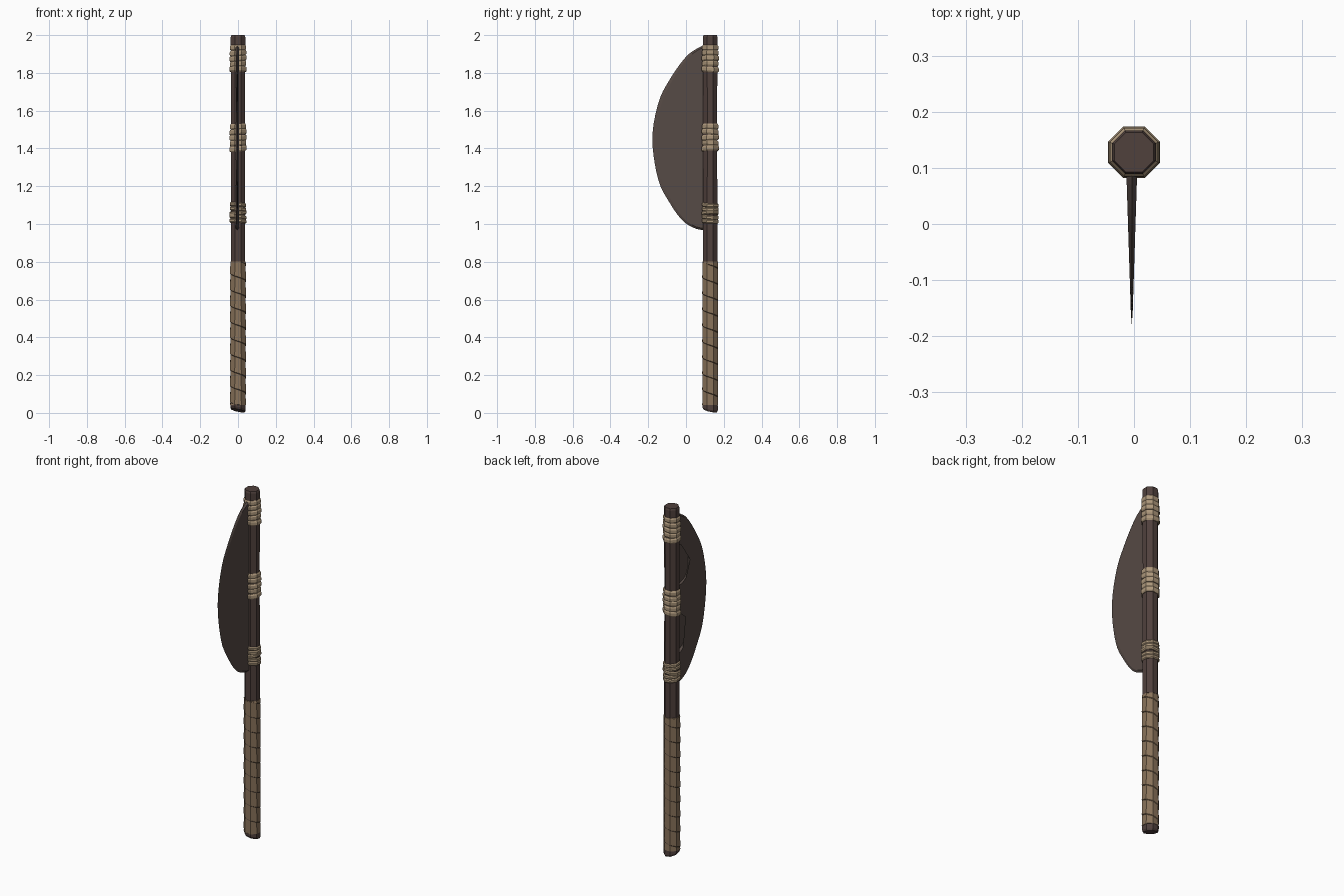
import bpy, bmesh, math, random
from mathutils import Vector

if "Cube" in bpy.data.objects:
    bpy.data.objects.remove(bpy.data.objects["Cube"], do_unlink=True)

random.seed(4)
SIDES = 8
SHAFT_Y = 0.128


def material(name, r, g, b):
    m = bpy.data.materials.new(name)
    m.use_nodes = True
    m.diffuse_color = (r, g, b, 1)
    m.node_tree.nodes["Principled BSDF"].inputs["Base Color"].default_value = (r, g, b, 1)
    return m


WOOD = material("dark wood", 0.080, 0.052, 0.046)
METAL = material("dark blade metal", 0.093, 0.069, 0.060)
LEATHER = material("brown leather", 0.250, 0.170, 0.103)
CORD = material("tan cord", 0.410, 0.305, 0.195)


def build(name, bm, mat):
    bmesh.ops.remove_doubles(bm, verts=bm.verts, dist=0.0002)
    bmesh.ops.recalc_face_normals(bm, faces=bm.faces)
    mesh = bpy.data.meshes.new(name)
    bm.to_mesh(mesh)
    bm.free()
    mesh.materials.append(mat)
    obj = bpy.data.objects.new(name, mesh)
    bpy.context.collection.objects.link(obj)
    return obj


def rim_point(step, radius, z, tilt_x=0, tilt_y=0):
    a = math.tau * (step + 0.5) / SIDES
    x, y = radius * math.cos(a), radius * math.sin(a)
    return Vector((x, SHAFT_Y + y, z + tilt_x * x + tilt_y * y))


def loft(bm, rows):
    """Octagonal rows (radius, z, tilt_x, tilt_y) joined and capped."""
    rings = [[bm.verts.new(rim_point(i, *row)) for i in range(SIDES)] for row in rows]
    for low, high in zip(rings, rings[1:]):
        for i in range(SIDES):
            j = (i + 1) % SIDES
            bm.faces.new((low[i], low[j], high[j], high[i]))
    bm.faces.new(rings[0][::-1])
    bm.faces.new(rings[-1])


# Wooden shaft with a chamfered top
bm = bmesh.new()
loft(bm, [(0.041, 0.03), (0.041, 1.0), (0.040, 1.5), (0.041, 1.94),
          (0.042, 1.95), (0.042, 1.99), (0.038, 2.0)])
build("shaft", bm, WOOD)

# Slanted pommel
bm = bmesh.new()
loft(bm, [(0.038, 0.013, -0.2, -0.2), (0.044, 0.024, -0.2, -0.2), (0.043, 0.05)])
build("pommel", bm, WOOD)

# Leather strip wound up the grip, each turn lipping over the next
bm = bmesh.new()
PITCH, LOW, HIGH = 0.085, 0.042, 0.8
strip = []
for step in range(SIDES * 11):
    z = HIGH + 0.06 - PITCH * step / SIDES
    section = [(0.040, z), (0.0455, z + 0.004), (0.0435, z + PITCH)]
    strip.append([bm.verts.new(rim_point(step, r, min(max(h, LOW), HIGH))) for r, h in section])
for a, b in zip(strip, strip[1:]):
    for k in range(2):
        bm.faces.new((a[k], b[k], b[k + 1], a[k + 1]))
bmesh.ops.dissolve_degenerate(bm, edges=bm.edges, dist=0.0002)
build("leather_grip", bm, LEATHER)

# Leather end cap closing the top of the grip
bm = bmesh.new()
loft(bm, [(0.0435, 0.785), (0.0435, 0.802)])
build("grip_top", bm, LEATHER)

# Cord bindings: stacks of slightly crooked turns
for name, low, high in (("lower_binding", 1.005, 1.112),
                        ("middle_binding", 1.385, 1.53),
                        ("upper_binding", 1.805, 1.948)):
    bm = bmesh.new()
    turns = 5
    height = (high - low) / turns
    for t in range(turns):
        z = low + t * height
        tilt = (random.uniform(-0.12, 0.12), random.uniform(-0.08, 0.08))
        r = random.uniform(0.046, 0.050)
        loft(bm, [(r - 0.005, z, *tilt), (r, z + height * 0.25, *tilt),
                  (r, z + height * 0.75, *tilt), (r - 0.005, z + height, *tilt)])
    build(name, bm, CORD)


def smooth_path(points, steps=5):
    """Catmull-Rom curve through (y, z) points."""
    p = [Vector(q) for q in [points[0], *points, points[-1]]]
    out = []
    for a, b, c, d in zip(p, p[1:], p[2:], p[3:]):
        for s in range(steps):
            t = s / steps
            out.append(0.5 * (2 * b + (c - a) * t + (2 * a - 5 * b + 4 * c - d) * t ** 2
                              + (3 * b - a - 3 * c + d) * t ** 3))
    return out + [p[-1]]


def notches(heights):
    """Slots that the cord passes through."""
    out = []
    for z in heights:
        for y, dz in ((0.1, -0.009), (0.058, -0.008), (0.05, 0), (0.058, 0.008), (0.1, 0.009)):
            out.append(Vector((y, z + dz)))
    return out


# Blade outline, as (y, z): cutting edge, then the shaft side with two openings
edge = smooth_path([(0.1, 1.948), (0.06, 1.93), (0, 1.885), (-0.08, 1.775), (-0.145, 1.645),
                    (-0.178, 1.45), (-0.147, 1.235), (-0.085, 1.11), (-0.02, 1.02),
                    (0.04, 0.98), (0.1, 0.965)])
lower_opening = smooth_path([(0.1, 1.135), (0.07, 1.145), (0.02, 1.175), (-0.015, 1.235),
                             (-0.022, 1.295), (-0.002, 1.352), (0.04, 1.378), (0.1, 1.38)])
upper_opening = smooth_path([(0.1, 1.53), (0.04, 1.533), (0, 1.555), (-0.022, 1.615),
                             (-0.014, 1.675), (0.02, 1.732), (0.07, 1.762), (0.1, 1.772)])
back = (notches((1.02, 1.062, 1.105)) + lower_opening + notches((1.41, 1.455, 1.5))
        + upper_opening + notches((1.815, 1.852, 1.89)))
pivot = Vector((0.1, 1.45))
bevel = [Vector((pivot.x + (p.x - pivot.x) * 0.93, pivot.y + (p.y - pivot.y) * 0.98)) for p in edge]

BLADE_X = -0.004
bm = bmesh.new()
edge_verts = [bm.verts.new((BLADE_X, p.x, p.y)) for p in edge]
sides = []
for sign in (-1, 1):
    face = [bm.verts.new((BLADE_X + sign * (0.001 + 0.032 * (p.x + 0.178)), p.x, p.y))
            for p in bevel + back]
    bm.faces.new(face)
    for i in range(len(edge) - 1):
        bm.faces.new((edge_verts[i], edge_verts[i + 1], face[i + 1], face[i]))
    sides.append(face)
# Walls of the openings and slots
first = len(bevel) - 1
left, right = (s[first:] + s[:1] for s in sides)
for i in range(len(left) - 1):
    bm.faces.new((left[i], left[i + 1], right[i + 1], right[i]))
bmesh.ops.triangulate(bm, faces=[f for f in bm.faces if len(f.verts) > 4])
build("axe_blade", bm, METAL)
